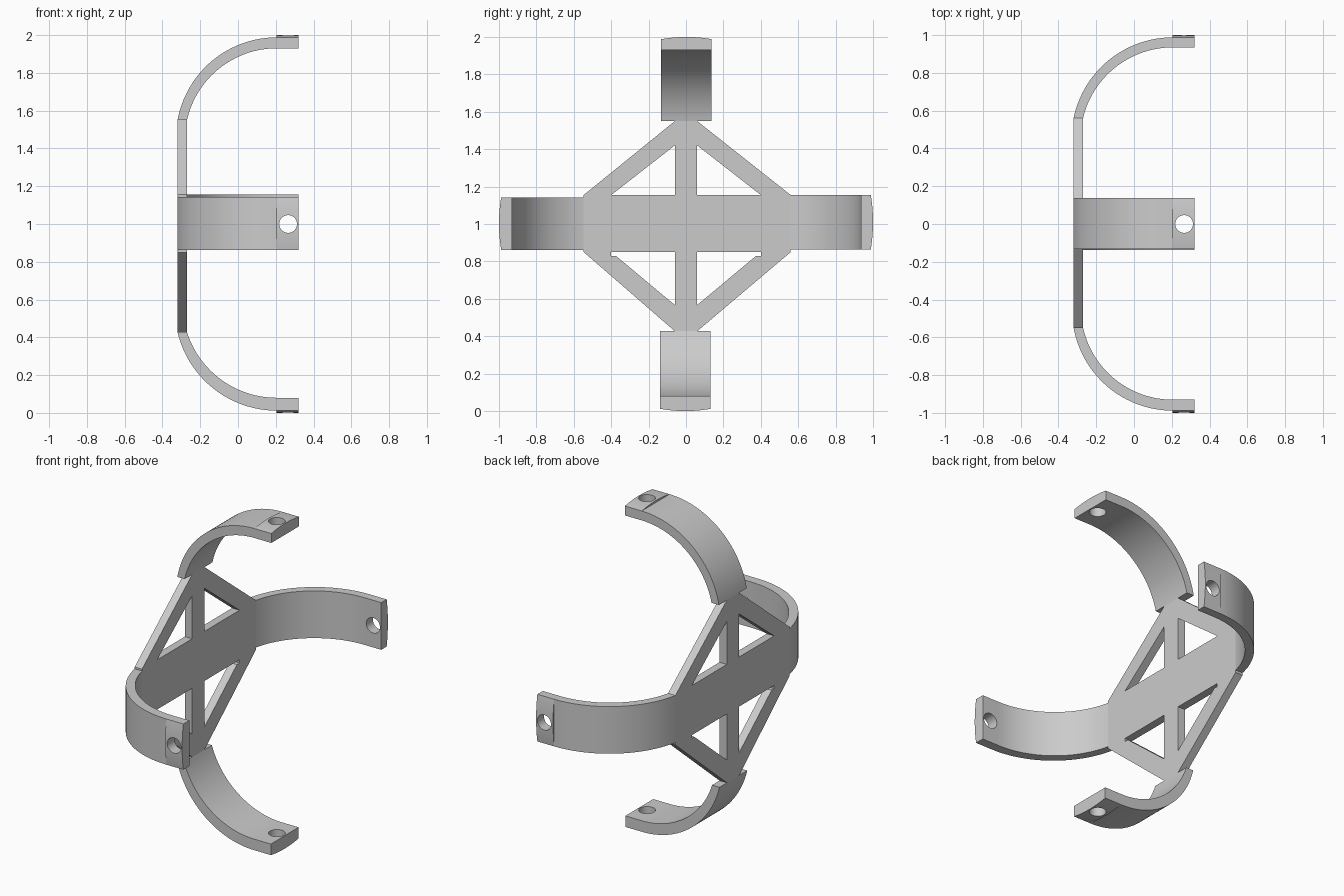
import bpy, bmesh, math
from mathutils import Vector

if "Cube" in bpy.data.objects:
    bpy.data.objects.remove(bpy.data.objects["Cube"], do_unlink=True)

GREY = (0.6, 0.6, 0.6, 1)
mat = bpy.data.materials.new("light_grey")
mat.use_nodes = True
mat.diffuse_color = GREY
mat.node_tree.nodes["Principled BSDF"].inputs["Base Color"].default_value = GREY

BACK, FACE, TAB, TIP = -0.32, -0.27, 0.205, 0.32
MID = Vector((0, 0, 1))
Y, Z = Vector((0, 1, 0)), Vector((0, 0, 1))


def prism(name, points, sweep):
    """Extrude a closed planar outline along a vector."""
    bm = bmesh.new()
    face = bm.faces.new([bm.verts.new(p) for p in points])
    out = bmesh.ops.extrude_face_region(bm, geom=[face])
    moved = [v for v in out["geom"] if isinstance(v, bmesh.types.BMVert)]
    bmesh.ops.translate(bm, verts=moved, vec=sweep)
    bmesh.ops.recalc_face_normals(bm, faces=bm.faces)
    mesh = bpy.data.meshes.new(name)
    bm.to_mesh(mesh)
    bm.free()
    mesh.materials.append(mat)
    obj = bpy.data.objects.new(name, mesh)
    bpy.context.collection.objects.link(obj)
    return obj


def activate(obj):
    bpy.ops.object.select_all(action='DESELECT')
    obj.select_set(True)
    bpy.context.view_layer.objects.active = obj


def cut(obj, cutter):
    mod = obj.modifiers.new("cut", 'BOOLEAN')
    mod.operation, mod.solver, mod.object = 'DIFFERENCE', 'EXACT', cutter
    activate(obj)
    bpy.ops.object.modifier_apply(modifier=mod.name)
    bpy.data.objects.remove(cutter, do_unlink=True)


def smooth(obj):
    activate(obj)
    bpy.ops.object.shade_smooth_by_angle(angle=math.radians(25))


def arc(x0, r0, r1, steps=32):
    """Circular arc from (x0, r0), ending level at (TAB, r1)."""
    dx, dr = TAB - x0, r1 - r0
    rad = (dx * dx + dr * dr) / (2 * dr)
    start = math.atan2(rad - dr, -dx)
    angles = [start + (math.pi / 2 - start) * i / steps for i in range(steps + 1)]
    return [(TAB + rad * math.cos(a), r1 - rad + rad * math.sin(a)) for a in angles]


def arm(name, out, side, base, inner, low, high, outer=0.988):
    """Curved arm with a crowned, drilled tab at its tip."""
    def place(x, r, w):
        return MID + Vector((x, 0, 0)) + out * r + side * w

    profile = arc(BACK, base, outer) + arc(FACE, base, inner)[::-1]
    band = prism(name + "_arm", [place(x, r, low) for x, r in profile], side * (high - low))
    smooth(band)

    # Tab with a slightly crowned outside face
    n = 16
    crown = [(low + (high - low) * i / n, outer + 0.012 * (1 - (2 * i / n - 1) ** 2))
             for i in range(n + 1)]
    section = [(high, inner), (low, inner)] + crown
    tab = prism(name + "_tab", [place(TAB, r, w) for w, r in section],
                Vector((TIP - TAB, 0, 0)))
    ring = [(0.265 + 0.047 * math.cos(a), 0.047 * math.sin(a))
            for a in (2 * math.pi * i / 32 for i in range(32))]
    cut(tab, prism("hole_cutter", [place(x, 0.85, w) for x, w in ring], out * 0.3))
    smooth(tab)


# Back plate with four triangular windows
outline = [(-0.06, 1.55), (0.06, 1.55), (0.56, 1.155), (0.56, 0.85),
           (0.06, 0.427), (-0.06, 0.427), (-0.547, 0.85), (-0.547, 1.155)]
plate = prism("back_plate", [(BACK, y, z) for y, z in outline],
              Vector((FACE - BACK, 0, 0)))
upper = [(0.06, 1.155), (0.4, 1.155), (0.06, 1.42)]
lower = [(0.06, 0.85), (0.4, 0.85), (0.4, 0.83), (0.375, 0.83), (0.06, 0.567)]
for window in (upper, lower):
    for s in (-1, 1):
        cut(plate, prism("window_cutter", [(BACK - 0.1, s * y, z) for y, z in window],
                         Vector((0.3, 0, 0))))

# Four gripping arms
arm("front", -Y, Z, 0.547, 0.93, -0.138, 0.143)
arm("rear", Y, Z, 0.56, 0.935, -0.135, 0.155)
arm("top", Z, Y, 0.55, 0.93, -0.133, 0.137)
arm("bottom", -Z, Y, 0.573, 0.92, -0.138, 0.132)
